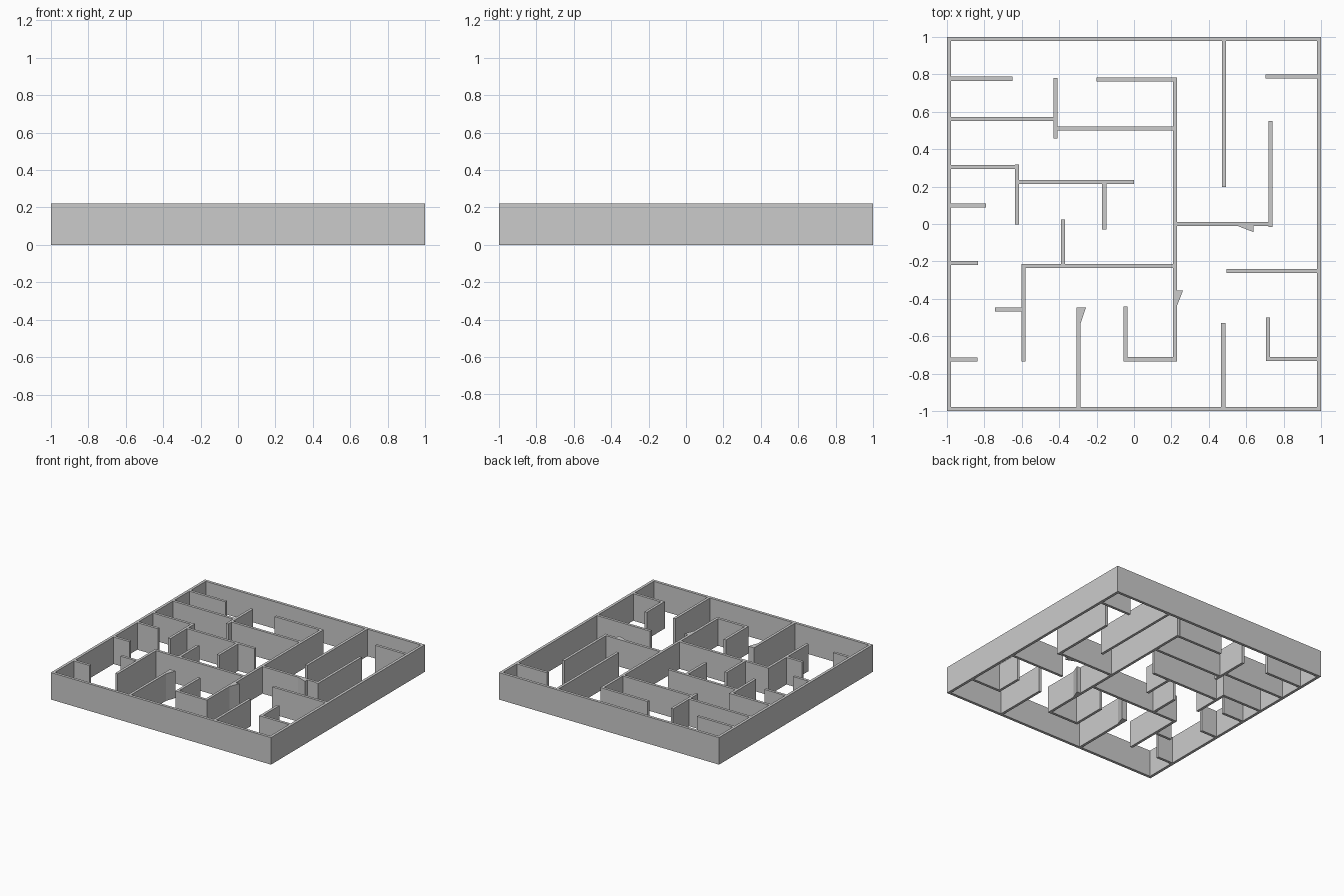
import bpy, bmesh

H = 0.222   # wall height
T = 0.011   # half wall thickness


def prism(name, pts):
    # extrude a floor-plan outline up to wall height
    bm = bmesh.new()
    face = bm.faces.new([bm.verts.new((x, y, 0)) for x, y in pts])
    top = bmesh.ops.extrude_face_region(bm, geom=[face])["geom"]
    for v in top:
        if isinstance(v, bmesh.types.BMVert):
            v.co.z = H
    bmesh.ops.recalc_face_normals(bm, faces=bm.faces)
    me = bpy.data.meshes.new(name)
    bm.to_mesh(me)
    bm.free()
    bpy.context.collection.objects.link(bpy.data.objects.new(name, me))


def box(name, x0, x1, y0, y1):
    prism(name, [(x0, y0), (x1, y0), (x1, y1), (x0, y1)])


# outer frame
E = 0.977
box("outer_wall_front", -1, 1, -1, -E)
box("outer_wall_back", -1, 1, E, 1)
box("outer_wall_left", -1, -E, -E, E)
box("outer_wall_right", E, 1, -E, E)

# inner walls running along x: centre y, start x, end x
across = [
    (0.776, -E, -0.65), (0.562, -E, -0.43), (0.305, -E, -0.636),
    (0.099, -E, -0.79), (-0.209, -E, -0.834), (-0.724, -E, -0.836),
    (-0.456, -0.743, -0.601), (-0.225, -0.58, 0.208), (0.225, -0.614, 0.0),
    (0.51, -0.408, 0.208), (0.773, -0.2, 0.208), (-0.723, -0.034, 0.208),
    (0.788, 0.703, E), (0.0, 0.23, 0.72), (-0.252, 0.494, E),
    (-0.722, 0.727, E),
]
for i, (y, x0, x1) in enumerate(across):
    box(f"wall_across_{i}", x0, x1, y - T, y + T)

# inner walls running along y: centre x, start y, end y
along = [
    (-0.59, -0.734, -0.214), (-0.379, -0.214, 0.024), (-0.625, -0.002, 0.318),
    (-0.159, -0.03, 0.214), (-0.419, 0.457, 0.78), (0.219, -0.734, 0.782),
    (-0.045, -0.734, -0.44), (-0.296, -E, -0.445), (0.481, 0.197, E),
    (0.73, -0.017, 0.55), (0.477, -E, -0.53), (0.717, -0.733, -0.50),
]
for i, (x, y0, y1) in enumerate(along):
    box(f"wall_along_{i}", x - T, x + T, y0, y1)

# small wedges on three walls
prism("wedge_left", [(-0.285, -0.445), (-0.285, -0.53), (-0.256, -0.445)])
prism("wedge_middle", [(0.23, -0.355), (0.23, -0.437), (0.262, -0.355)])
prism("wedge_right", [(0.555, -0.011), (0.638, -0.043), (0.638, -0.011)])
